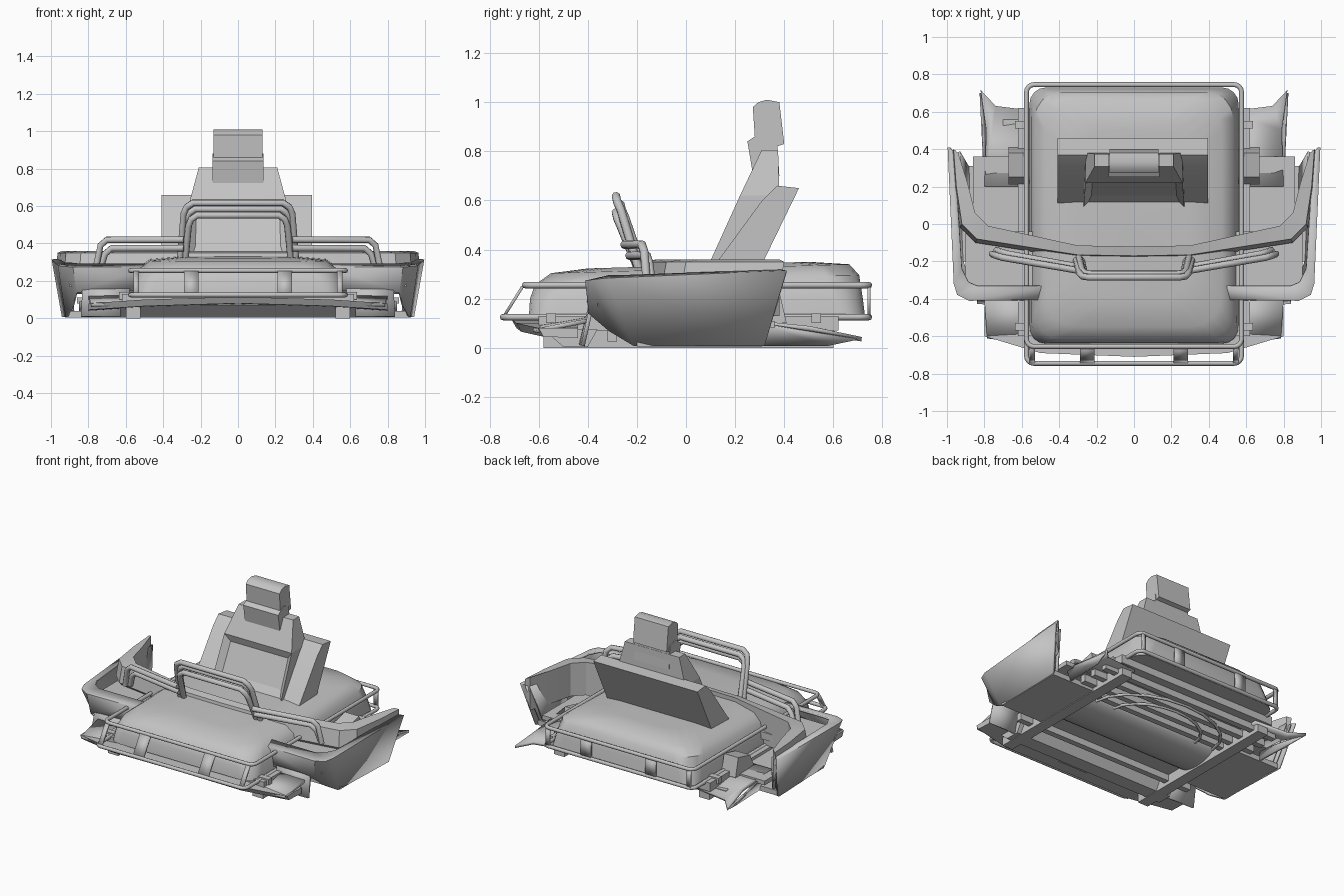
import bpy, bmesh, math

if "Cube" in bpy.data.objects:
    bpy.data.objects.remove(bpy.data.objects["Cube"], do_unlink=True)

GREY = (0.55, 0.55, 0.55, 1)
grey = bpy.data.materials.new("plain grey")
grey.use_nodes = True
grey.diffuse_color = GREY
grey.node_tree.nodes["Principled BSDF"].inputs["Base Color"].default_value = GREY


def finish(name, bm, mirror=False, thick=0, angle=30):
    bmesh.ops.recalc_face_normals(bm, faces=bm.faces[:])
    me = bpy.data.meshes.new(name)
    bm.to_mesh(me)
    bm.free()
    me.shade_smooth()
    me.set_sharp_from_angle(angle=math.radians(angle))
    me.materials.append(grey)
    ob = bpy.data.objects.new(name, me)
    bpy.context.scene.collection.objects.link(ob)
    if thick:
        mod = ob.modifiers.new("thickness", "SOLIDIFY")
        mod.thickness, mod.offset = thick, 0
    if mirror:
        ob.modifiers.new("mirror", "MIRROR").use_clip = True
    return ob


def loft(name, rings, closed=True, caps=True, edit=None, **kw):
    """Skin a list of equal-length point rings."""
    bm = bmesh.new()
    rows = [[bm.verts.new(p) for p in ring] for ring in rings]
    n = len(rows[0])
    for a, b in zip(rows, rows[1:]):
        for i in range(n if closed else n - 1):
            j = (i + 1) % n
            bm.faces.new((a[i], a[j], b[j], b[i]))
    if closed and caps:
        bm.faces.new(rows[0])
        bm.faces.new(rows[-1])
    if edit:
        bmesh.ops.recalc_face_normals(bm, faces=bm.faces[:])
        edit(bm)
    return finish(name, bm, **kw)


def prism(name, profile, x0, x1, **kw):
    """Extrude a side (y, z) profile across x."""
    return loft(name, [[(x, y, z) for y, z in profile] for x in (x0, x1)], **kw)


def box(name, x, y, z, **kw):
    return prism(name, [(y[0], z[0]), (y[1], z[0]), (y[1], z[1]), (y[0], z[1])], *x, **kw)


def plate(name, pts, thick, **kw):
    bm = bmesh.new()
    bm.faces.new([bm.verts.new(p) for p in pts])
    return finish(name, bm, thick=thick, **kw)


def tube(name, pts, r, cyclic=False, mirror=False):
    cu = bpy.data.curves.new(name, "CURVE")
    cu.dimensions = "3D"
    cu.bevel_depth, cu.bevel_resolution, cu.use_fill_caps = r, 2, True
    sp = cu.splines.new("POLY")
    sp.points.add(len(pts) - 1)
    for p, co in zip(sp.points, pts):
        p.co = (*co, 1)
    sp.use_cyclic_u = cyclic
    tmp = bpy.data.objects.new(name + " path", cu)
    bpy.context.scene.collection.objects.link(tmp)
    graph = bpy.context.evaluated_depsgraph_get()
    me = bpy.data.meshes.new_from_object(tmp.evaluated_get(graph))
    bm = bmesh.new()
    bm.from_mesh(me)
    bpy.data.objects.remove(tmp, do_unlink=True)
    bpy.data.meshes.remove(me)
    return finish(name, bm, mirror=mirror, angle=50)


def rounded(hx, y0, y1, r, z, steps=4, tilt=0):
    pts = []
    corners = ((hx - r, y1 - r), (r - hx, y1 - r), (r - hx, y0 + r), (hx - r, y0 + r))
    for k, (cx, cy) in enumerate(corners):
        for s in range(steps + 1):
            a = (k + s / steps) * math.pi / 2
            x, y = cx + r * math.cos(a), cy + r * math.sin(a)
            pts.append((x, y, z + tilt * y))
    return pts


# domed hull
loft("hull", [rounded(.56, -.64, .73, .09, .12), rounded(.55, -.635, .72, .11, .2),
              rounded(.53, -.615, .705, .14, .275, tilt=.03),
              rounded(.47, -.55, .665, .17, .32, tilt=.03),
              rounded(.3, -.4, .5, .16, .335, tilt=.03)], angle=40)

# bumper rails with posts
tube("upper_rail", rounded(.575, -.655, .745, .04, .255), .013, cyclic=True)
tube("lower_rail", rounded(.575, -.745, .745, .04, .125), .013, cyclic=True)
for x in (.25, .545):
    w = .04 if x < .4 else .015
    plate("front_post", [(x - w, -.665, .25), (x + w, -.665, .25),
                         (x + w, -.74, .13), (x - w, -.74, .13)], .012, mirror=True)
    plate("rear_post", [(x - w, .745, .25), (x + w, .745, .25),
                        (x + w, .745, .13), (x - w, .745, .13)], .012, mirror=True)
for y in (-.55, .53):
    box("rail_peg", (.55, .635), (y - .02, y + .02), (.1, .14), mirror=True)

# cockpit rim: a swept section of inner top, outer top, outer bottom, inner bottom
rim = [((0, -.12), (0, -.17)), ((.3, -.115), (.3, -.165)), ((.78, -.01), (.84, -.08)),
       ((.85, .06), (.92, .0)), ((.89, .22), (.95, .2)), ((.94, .38), (.965, .4))]
loft("cockpit_rim", [[(*a, .36), (*b, .35), (b[0] * 1.01, b[1] - .02, .24), (*a, .13)]
                     for a, b in rim], mirror=True)

# wrap-around side fenders: inner lip, top edge, lower edge
fender = [((.48, -.33, .285), (.48, -.4, .27), (.5, -.395, .15)),
          ((.84, -.33, .285), (.88, -.405, .27), (.86, -.39, .14)),
          ((.885, -.31, .29), (.94, -.375, .275), (.88, -.31, .07)),
          ((.92, -.24, .29), (.958, -.32, .28), (.915, -.21, .008)),
          ((.96, .38, .312), (.99, .41, .312), (.935, .32, .008))]
loft("side_fender", fender, closed=False, mirror=True, thick=.014, angle=35)
for k in (1, 2):
    d = .028 * k
    plate("rear_blade", [(.935 - d, .05, .02), (.94 - d, .3, .02), (.99 - d, .405 - d / 3, .3),
                         (.965 - d, .05, .29)], .012, mirror=True)
box("fender_deck", (.5, .9), (-.36, -.04), (.17, .22), mirror=True)
box("side_sill", (.58, .925), (-.2, .31), (.005, .04), mirror=True)
box("bay_floor", (.5, .86), (-.1, .36), (.08, .11), mirror=True)
prism("bay_wedge", [(.2, .1), (.41, .1), (.38, .23), (.25, .2)], .56, .67, mirror=True)

# low wings and skirts
plate("rear_wing", [(.5, .2, .11), (.8, .2, .11), (.79, .5, .08), (.82, .715, .035),
                    (.74, .63, .05), (.5, .6, .06)], .018, mirror=True)
plate("rear_wing_skirt", [(.8, .3, .1), (.82, .7, .035), (.79, .58, .01), (.78, .3, .01)],
      .012, mirror=True)
plate("front_wing", [(.5, -.4, .12), (.8, -.4, .11), (.785, -.61, .07), (.5, -.65, .08)],
      .018, mirror=True)
plate("front_board", [(.6, -.43, .01), (.84, -.42, .008), (.83, -.38, .19), (.57, -.38, .21)],
      .016, mirror=True)
loft("front_lip", [[(x, y, z), (x, y + .02, z - .035), (x, -.44, z - .04), (x, -.44, z)]
                   for x, y, z in ((0, -.71, .115), (.5, -.69, .1), (.8, -.6, .08))], mirror=True)

# underside
box("floor_pan", (-.62, .62), (-.6, .62), (.07, .13))
prism("front_keel", [(-.58, .075), (-.5, .004), (-.4, .004), (-.36, .075)], -.63, .63)
belly = [(.17 * math.cos(a), .09 - .08 * math.sin(a))
         for a in (i * math.pi / 12 for i in range(13))]
prism("belly_bulge", belly, -.85, .85)
for y in (-.3, .24, .33, .43, .54):
    box("under_slat", (-.7, .7), (y - .02, y + .02), (.025, .075))
box("under_beam", (.52, .6), (-.58, .6), (.0, .07), mirror=True)
for r in (.28, .4):
    arc = [(r * 1.2 * math.cos(t), .2 + r * .8 * math.sin(t), .025)
           for t in (i * math.pi / 10 for i in range(11))]
    tube("under_pipe", arc, .01)

# guard bars: three nested hoops and paired side bars
for k in range(3):
    s, dz, dy = 1 - .045 * k, -.033 * k, .018 * (k % 2)
    half = [(.31 * s, -.19 + dy, .31), (.29 * s, -.265 + dy, .56 + dz),
            (.275 * s, -.28 + dy, .595 + dz), (.24 * s, -.285 + dy, .617 + dz)]
    tube("front_hoop", half + [(-x, y, z) for x, y, z in reversed(half)], .018)
for k in range(2):
    dz, dx, dy = -.045 * k, -.025 * k, .02 * k
    tube("side_bar", [(.76 + dx, -.16 + dy, .27), (.735 + dx, -.17 + dy, .39 + dz),
                      (.7 + dx, -.18 + dy, .42 + dz), (.29, -.25 + dy, .42 + dz)],
         .018, mirror=True)


# seat with a hollowed front, wide bolsters behind and a two-piece headrest
def hollow(bm):
    bm.faces.ensure_lookup_table()
    front = min(bm.faces, key=lambda f: f.calc_center_median().y)
    bmesh.ops.inset_individual(bm, faces=[front], thickness=.055, depth=-.035)


def slab(hx, y0, y1, z):
    return [(-hx, y0, z), (hx, y0, z), (hx, y1, z), (-hx, y1, z)]


loft("seat_back", [slab(.27, .075, .27, .3), slab(.26, .22, .38, .62)], edit=hollow)
loft("seat_top", [slab(.26, .22, .38, .62), slab(.21, .308, .375, .805)])
prism("seat_bolster", [(.09, .3), (.31, .6), (.37, .66), (.46, .65), (.29, .3)], -.41, .395)
prism("headrest_base", [(.25, .84), (.31, .88), (.37, .86), (.38, .7), (.27, .72)], -.135, .135)
prism("headrest", [(.272, .98), (.295, 1.0), (.33, 1.01), (.38, 1.0), (.4, .83), (.37, .82),
                   (.28, .86)], -.13, .13)
